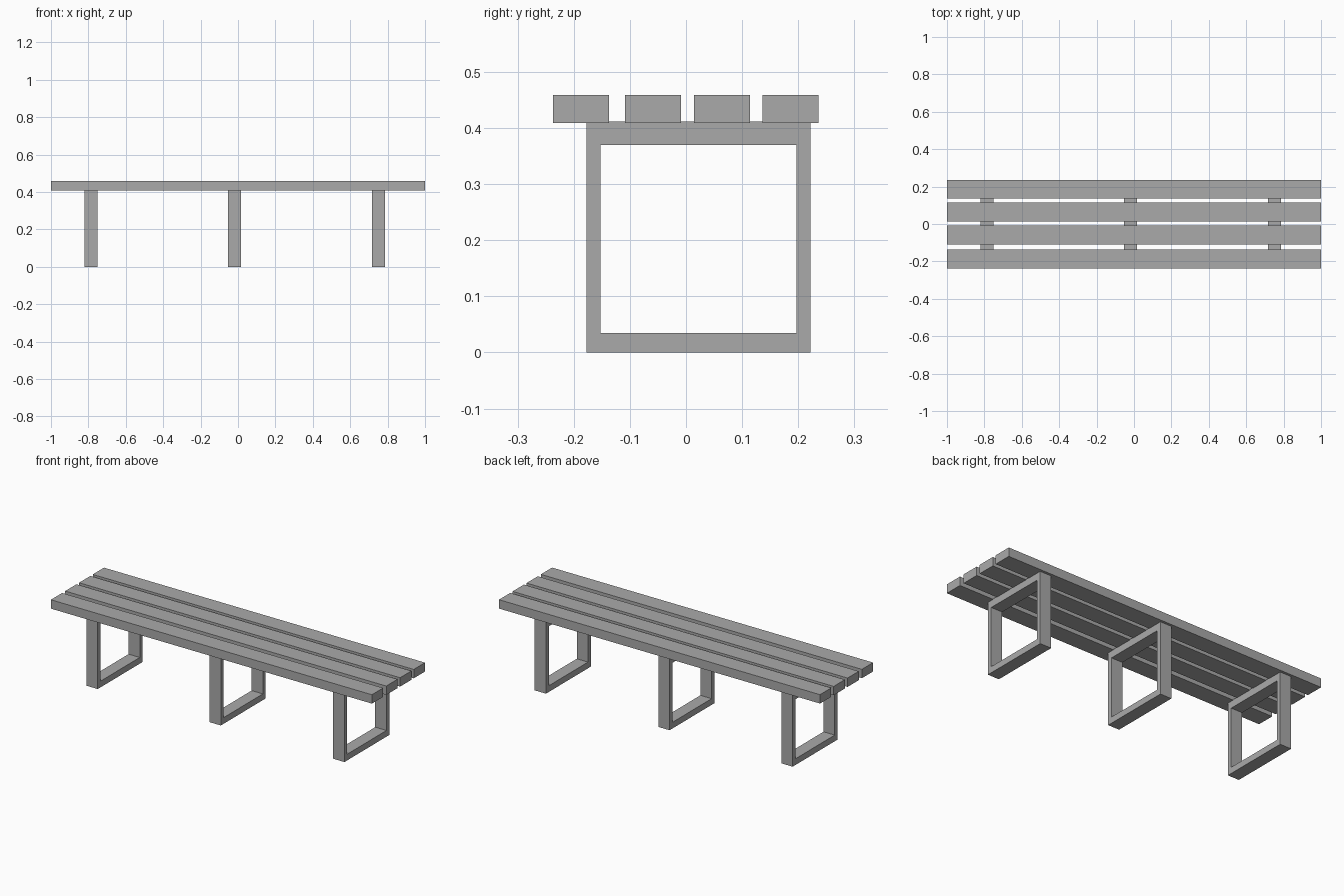
import bpy
import bmesh

cube = bpy.data.objects.get("Cube")
if cube:
    bpy.data.objects.remove(cube, do_unlink=True)

grey = bpy.data.materials.new("plain_grey")
grey.use_nodes = True
colour = (0.4, 0.4, 0.4, 1)
grey.diffuse_color = colour
grey.node_tree.nodes["Principled BSDF"].inputs["Base Color"].default_value = colour


def add_object(name, bm):
    bmesh.ops.recalc_face_normals(bm, faces=bm.faces)
    mesh = bpy.data.meshes.new(name)
    bm.to_mesh(mesh)
    bm.free()
    mesh.materials.append(grey)
    obj = bpy.data.objects.new(name, mesh)
    bpy.context.collection.objects.link(obj)
    return obj


def rectangle(bm, x, y0, y1, z0, z1):
    corners = ((y0, z0), (y1, z0), (y1, z1), (y0, z1))
    return [bm.verts.new((x, y, z)) for y, z in corners]


def extrude_along_x(bm, length):
    result = bmesh.ops.extrude_face_region(bm, geom=bm.faces[:])
    moved = [v for v in result["geom"] if isinstance(v, bmesh.types.BMVert)]
    bmesh.ops.translate(bm, verts=moved, vec=(length, 0, 0))


# Seat slats: four full-length planks
for i, y in enumerate((-0.187, -0.059, 0.064, 0.186)):
    bm = bmesh.new()
    bm.faces.new(rectangle(bm, -1, y - 0.05, y + 0.05, 0.409, 0.459))
    extrude_along_x(bm, 2)
    add_object(f"seat_slat_{i + 1}", bm)

# Leg frames: closed rectangular loops, tops let slightly into the slats
for name, x in (("right", -0.82), ("middle", -0.053), ("left", 0.717)):
    bm = bmesh.new()
    outer = rectangle(bm, x, -0.177, 0.222, 0, 0.412)
    inner = rectangle(bm, x, -0.152, 0.197, 0.035, 0.37)
    for i in range(4):
        j = (i + 1) % 4
        bm.faces.new((outer[i], outer[j], inner[j], inner[i]))
    extrude_along_x(bm, 0.07)
    add_object(f"{name}_leg_frame", bm)
